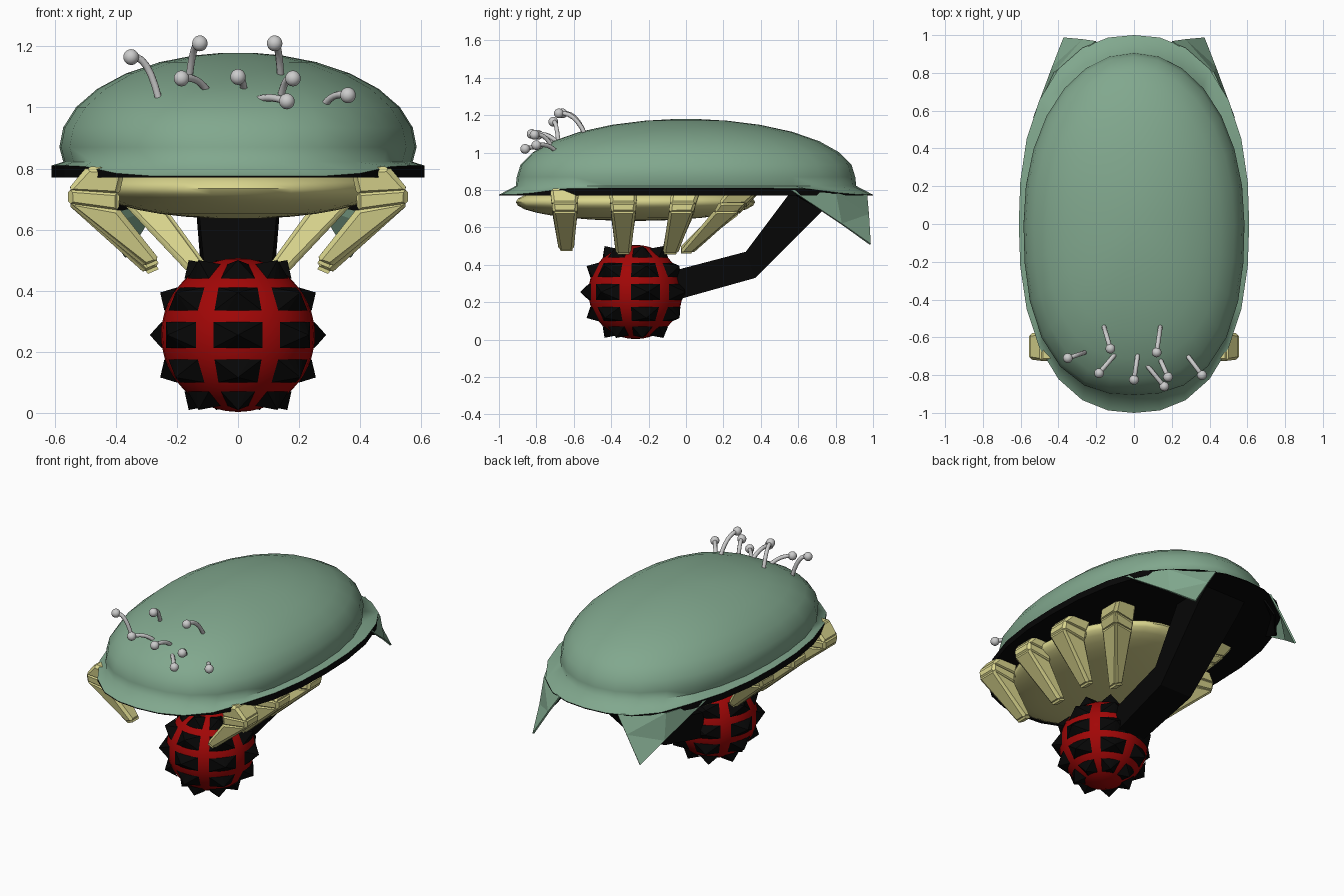
import bpy, bmesh
from math import sin, cos, pi, radians, sqrt
from mathutils import Vector

if "Cube" in bpy.data.objects:
    bpy.data.objects.remove(bpy.data.objects["Cube"])


def material(name, rgb):
    m = bpy.data.materials.new(name)
    m.diffuse_color = (*rgb, 1)
    m.use_nodes = True
    m.node_tree.nodes["Principled BSDF"].inputs["Base Color"].default_value = m.diffuse_color
    return m


GREEN = material("green", (0.22, 0.39, 0.27, ))
BLACK = material("black", (0.002, 0.002, 0.002))
YELLOW = material("yellow", (0.70, 0.67, 0.27))
RED = material("red", (0.36, 0.002, 0.002))


def finish(name, bm, mat=None, smooth=None, recalc=True):
    if recalc:
        bmesh.ops.recalc_face_normals(bm, faces=bm.faces)
    me = bpy.data.meshes.new(name)
    bm.to_mesh(me)
    bm.free()
    ob = bpy.data.objects.new(name, me)
    bpy.context.collection.objects.link(ob)
    if mat:
        me.materials.append(mat)
    if smooth:
        bpy.ops.object.select_all(action='DESELECT')
        ob.select_set(True)
        bpy.context.view_layer.objects.active = ob
        bpy.ops.object.shade_smooth_by_angle(angle=radians(smooth))
    return ob


def loft(rings, cap_start=True, cap_end=True):
    bm = bmesh.new()
    vs = [[bm.verts.new(p) for p in r] for r in rings]
    n = len(rings[0])
    for a, b in zip(vs, vs[1:]):
        for i in range(n):
            j = (i + 1) % n
            bm.faces.new((a[i], a[j], b[j], b[i]))
    if cap_start:
        bm.faces.new(vs[0][::-1])
    if cap_end:
        bm.faces.new(vs[-1])
    return bm


# Shell: domed body, squarer at the front, with a flared skirt
N = 28
angles = [2 * pi * i / N for i in range(N)]


def bulge(a, p):
    return (abs(sin(a)) ** p + abs(cos(a)) ** p) ** (-1 / p)


def oval(rx, ry, z):
    out = []
    for a in angles:
        k = bulge(a, 2.5 if cos(a) < -0.01 else 2.08)
        out.append((rx * sin(a) * k, ry * cos(a) * k, z))
    return out


def skirt_point(a):
    s, c = sin(a), cos(a)
    k = bulge(a, 2.35)
    z = 0.81 - 0.035 * min(1, max(0, (abs(c) - 0.6) / 0.25))
    return (0.61 * s * k, c * k, z)


def dome_z(x, y):
    return 0.87 + 0.31 * sqrt(max(0, 1 - ((abs(x) / 0.585) ** 2.5 + (abs(y) / 0.905) ** 2.5) ** 0.8))


skirt = [skirt_point(a) for a in angles]
rings = [skirt, oval(0.572, 0.91, 0.822)]
for t in (0, 12, 25, 38, 51, 64, 76, 85):
    u = radians(t)
    rings.append(oval(0.585 * cos(u), 0.905 * cos(u), 0.87 + 0.31 * sin(u)))
finish("shell", loft(rings, cap_start=False), GREEN, 80)

# Dark underside plate closing the shell
finish("underside", loft([skirt, [(x, y, 0.77) for x, y, z in skirt]], cap_start=False), BLACK)


# Rear corner flaps with dark lining
def sheet(name, pts, mat):
    bm = bmesh.new()
    bm.faces.new([bm.verts.new(p) for p in pts])
    bmesh.ops.triangulate(bm, faces=bm.faces)
    ob = finish(name, bm, mat)
    mod = ob.modifiers.new("thickness", 'SOLIDIFY')
    mod.thickness = 0.01
    mod.offset = 0


for s in (-1, 1):
    flap = [(.53, .56, .80), (.43, .83, .62), (.37, .985, .51), (.27, .975, .67),
            (.2, .965, .775), (.42, .80, .78)]
    sheet("rear_flap", [(s * x, y, z) for x, y, z in flap], GREEN)
    lining = [(.51, .56, .80), (.40, .80, .66), (.27, .94, .69), (.2, .92, .785), (.38, .78, .785)]
    sheet("flap_lining", [(s * x, y - .02, z) for x, y, z in lining], BLACK)

# Belly
bm = bmesh.new()
bmesh.ops.create_uvsphere(bm, u_segments=32, v_segments=16, radius=1)
for v in bm.verts:
    v.co = Vector((0.46 * v.co.x, -0.27 + 0.64 * v.co.y, 0.735 + 0.1 * v.co.z))
finish("belly", bm, YELLOW, 60)


# Claw legs, four pairs, with raised panels
def leg(s, y_top, y_tip, spans, z_tip):
    rings = []
    for (x0, x1, z0, z1, half), f in zip(spans, (0, 0.2, 0.3, 1)):
        y = y_top + (y_tip - y_top) * f
        dz = z_tip if f == 1 else 0
        rings.append([(s * x0, y - half, z0 + dz), (s * x1, y - half, z1 + dz),
                      (s * x1, y + half, z1 + dz), (s * x0, y + half, z0 + dz)])
    bm = loft(rings)
    bmesh.ops.recalc_face_normals(bm, faces=bm.faces)
    sides = [f for f in bm.faces if f.calc_area() > 0.005]
    bmesh.ops.inset_region(bm, faces=sides, thickness=0.012, depth=0)
    bmesh.ops.inset_individual(bm, faces=sides, thickness=0.01, depth=0.008)
    finish("claw_leg", bm, YELLOW)


outer = [(.38, .49, .79, .80, .068), (.388, .548, .71, .73, .062),
         (.39, .548, .675, .685, .058), (.26, .295, .47, .455, .032)]
inner = [(.31, .43, .79, .80, .075), (.27, .40, .71, .73, .065),
         (.25, .365, .675, .685, .06), (.11, .155, .48, .46, .028)]
for s in (-1, 1):
    leg(s, -0.65, -0.64, outer, 0.02)
    leg(s, -0.335, -0.335, outer, 0)
    leg(s, 0.0, -0.085, outer, 0)
    leg(s, 0.31, 0.0, inner, 0)

# Tail arm bending down and forward to the ball
stations = [(-.06, .37, -.06, .21, .09), (.32, .47, .37, .33, .11),
            (.56, .79, .74, .70, .14), (.60, .80, .82, .78, .14)]
finish("tail_arm", loft([[(-w, ya, za), (w, ya, za), (w, yb, zb), (-w, yb, zb)]
                         for ya, za, yb, zb, w in stations]), BLACK)

# Tail ball
center = Vector((0, -0.27, 0.255))
R = 0.252
bm = bmesh.new()
bmesh.ops.create_uvsphere(bm, u_segments=32, v_segments=20, radius=R)
bmesh.ops.translate(bm, verts=bm.verts, vec=center)
finish("tail_ball", bm, RED, 60)


# Pyramid spikes in five rows of seven
def on_ball(lon, lat, r):
    a, b = radians(lon), radians(lat)
    return center + r * Vector((sin(a) * cos(b), -cos(a) * cos(b), sin(b)))


bm = bmesh.new()
for lat in (-56, -28, 0, 28, 56):
    for k in range(7):
        lon = k * 360 / 7
        steps = (-18.5, -9, 0, 9, 18.5)
        base = [(d, -9.5) for d in steps] + [(d, 9.5) for d in reversed(steps)]
        ring = [bm.verts.new(on_ball(lon + d, lat + e, R + 0.003)) for d, e in base]
        tip = bm.verts.new(on_ball(lon, lat, 0.296))
        for i in range(len(ring)):
            bm.faces.new((ring[i], ring[(i + 1) % len(ring)], tip))
finish("ball_spikes", bm, BLACK, recalc=False)

# Eye stalks: arched tube plus a small ball; base x, y then tip x, y, z
stalks = [(-.26, -.68, -.35, -.71, 1.165), (-.16, -.54, -.125, -.66, 1.21),
          (.14, -.54, .12, -.68, 1.21), (-.10, -.69, -.185, -.79, 1.095),
          (.02, -.69, 0, -.825, 1.10), (.14, -.72, .18, -.81, 1.095),
          (.07, -.75, .16, -.86, 1.02), (.285, -.70, .36, -.80, 1.04)]
for bx, by, tx, ty, tz in stalks:
    a = Vector((bx, by, dome_z(bx, by) - 0.015))
    b = Vector((tx, ty, tz))
    m = Vector((a.x * .6 + b.x * .4, a.y * .6 + b.y * .4, max(a.z, b.z) + 0.012))
    cu = bpy.data.curves.new("eye_stalk", 'CURVE')
    cu.dimensions = '3D'
    cu.bevel_depth = 0.012
    cu.bevel_resolution = 2
    sp = cu.splines.new('POLY')
    sp.points.add(6)
    for i, p in enumerate(sp.points):
        t = i / 6
        p.co = (*(a * (1 - t) ** 2 + m * 2 * t * (1 - t) + b * t * t), 1)
    bpy.context.collection.objects.link(bpy.data.objects.new("eye_stalk", cu))
    bm = bmesh.new()
    bmesh.ops.create_uvsphere(bm, u_segments=14, v_segments=10, radius=0.026)
    bmesh.ops.translate(bm, verts=bm.verts, vec=b)
    finish("eye_ball", bm, None, 60)
